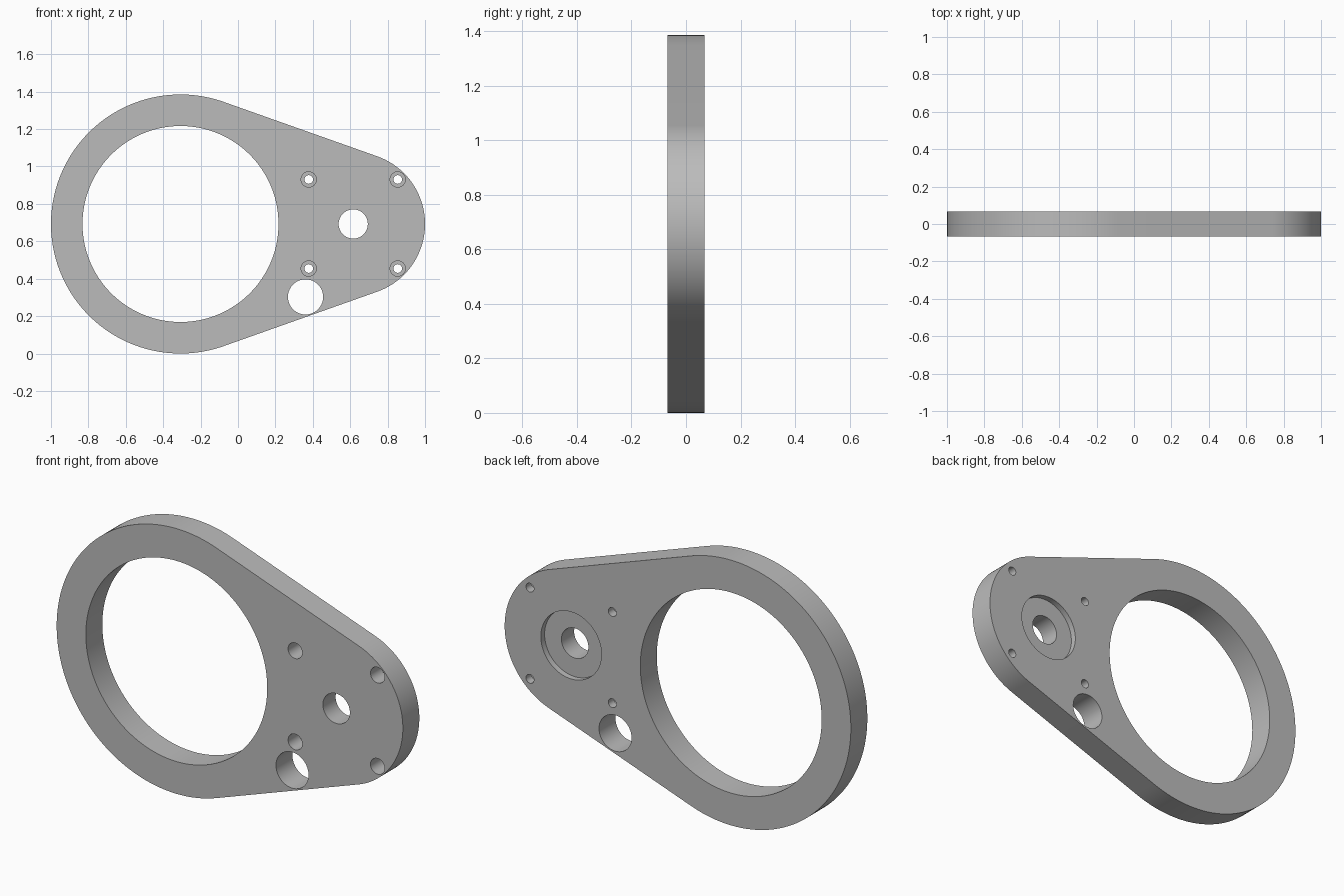
import bpy
import bmesh
import math
from mathutils import Matrix

old = bpy.data.objects.get("Cube")
if old:
    bpy.data.objects.remove(old, do_unlink=True)

# Main dimensions
HALF = 0.068            # half thickness
MID_Z = 0.6925          # height of the centre line
BIG_X, BIG_R = -0.3075, 0.6925
MOTOR_X, MOTOR_R = 0.616, 0.384

grey = bpy.data.materials.new("plain grey")
grey.use_nodes = True
colour = (0.5, 0.5, 0.5, 1)
grey.diffuse_color = colour
grey.node_tree.nodes["Principled BSDF"].inputs["Base Color"].default_value = colour


def arc(cx, r, start, end, steps):
    """Points along an arc centred on the middle line."""
    angles = [start + (end - start) * i / steps for i in range(steps + 1)]
    return [(cx + r * math.cos(a), MID_Z + r * math.sin(a)) for a in angles]


def make_object(name, bm):
    bmesh.ops.recalc_face_normals(bm, faces=bm.faces)
    mesh = bpy.data.meshes.new(name)
    bm.to_mesh(mesh)
    bm.free()
    mesh.materials.append(grey)
    obj = bpy.data.objects.new(name, mesh)
    bpy.context.collection.objects.link(obj)
    return obj


def drill(plate, x, z, r, y0=-0.2, y1=0.2, segments=64):
    """Cut a round hole running along y from y0 to y1."""
    bm = bmesh.new()
    place = Matrix.Translation((x, (y0 + y1) / 2, z)) @ Matrix.Rotation(math.pi / 2, 4, "X")
    bmesh.ops.create_cone(bm, cap_ends=True, segments=segments, radius1=r,
                          radius2=r, depth=y1 - y0, matrix=place)
    cutter = make_object("hole_cutter", bm)
    cutter.hide_render = True
    mod = plate.modifiers.new("hole", "BOOLEAN")
    mod.operation = "DIFFERENCE"
    mod.solver = "EXACT"
    mod.object = cutter
    bpy.ops.object.modifier_apply(modifier=mod.name)
    bpy.data.objects.remove(cutter, do_unlink=True)


# Plate outline: two arcs joined by their common tangents
tangent = math.acos((BIG_R - MOTOR_R) / (MOTOR_X - BIG_X))
outline = arc(BIG_X, BIG_R, tangent, 2 * math.pi - tangent, 110)
outline += arc(MOTOR_X, MOTOR_R, -tangent, tangent, 64)
bm = bmesh.new()
face = bm.faces.new([bm.verts.new((x, -HALF, z)) for x, z in outline])
side = bmesh.ops.extrude_face_region(bm, geom=[face])["geom"]
bmesh.ops.translate(bm, vec=(0, 2 * HALF, 0),
                    verts=[v for v in side if isinstance(v, bmesh.types.BMVert)])
plate = make_object("mounting_plate", bm)
bpy.ops.object.select_all(action="DESELECT")
plate.select_set(True)
bpy.context.view_layer.objects.active = plate

# Large ring opening, side hole and shaft bore
drill(plate, BIG_X, MID_Z, 0.524, segments=160)
drill(plate, 0.361, MID_Z - 0.39, 0.094)
drill(plate, MOTOR_X, MID_Z, 0.078)

# Shallow round recess on the back
drill(plate, MOTOR_X, MID_Z, 0.175, HALF - 0.031, 0.2, 96)

# Four screw holes, counterbored from the front
for sx in (-1, 1):
    for sz in (-1, 1):
        x, z = MOTOR_X + sx * 0.238, MID_Z + sz * 0.238
        drill(plate, x, z, 0.023, segments=32)
        drill(plate, x, z, 0.041, -0.2, -HALF + 0.09, 40)

bpy.ops.object.shade_smooth_by_angle(angle=math.radians(30))
